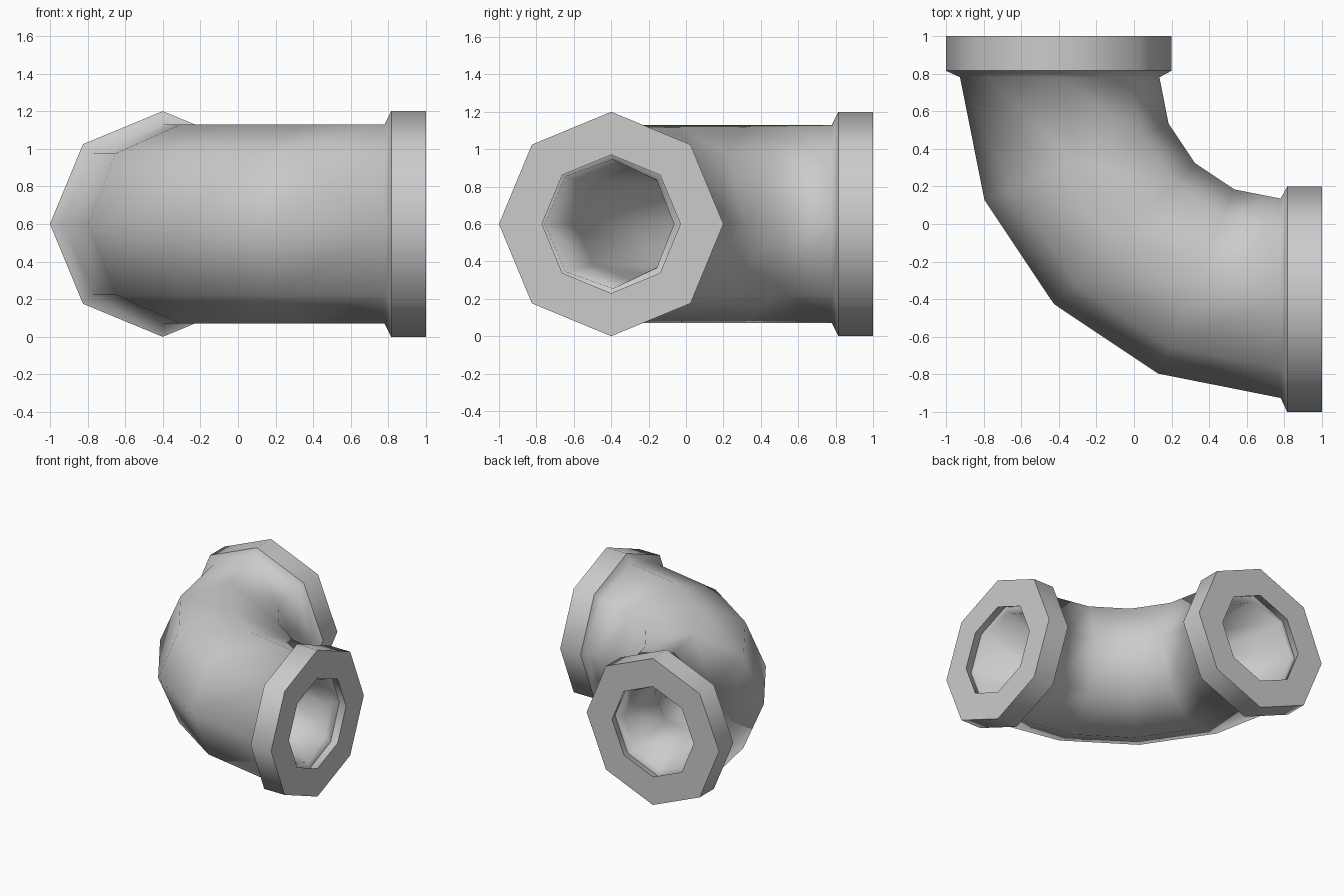
import bpy, bmesh
from math import sin, cos, pi
from mathutils import Vector

cube = bpy.data.objects.get("Cube")
if cube:
    bpy.data.objects.remove(cube, do_unlink=True)

SIDES = 8
PIVOT = Vector((0.78, 0.78, 0.6))   # centre of the bend
BEND, PIPE, COLLAR, WALL = 1.175, 0.53, 0.6, 0.23
COLLAR_BACK, COLLAR_END = 0.815, 1.0

grey = bpy.data.materials.new("pipe grey")
grey.use_nodes = True
colour = (0.6, 0.6, 0.6, 1)
grey.diffuse_color = colour
grey.node_tree.nodes["Principled BSDF"].inputs["Base Color"].default_value = colour

bm = bmesh.new()


def ring(centre, outward, radius):
    """One octagonal cross-section standing upright across the pipe."""
    up = Vector((0, 0, 1))
    return [bm.verts.new(centre + radius * (cos(a) * outward + sin(a) * up))
            for a in (2 * pi * i / SIDES for i in range(SIDES))]


# back collar, bend, then side collar
left, front = Vector((-1, 0, 0)), Vector((0, -1, 0))
rings = [ring(Vector((-0.4, y, 0.6)), left, COLLAR) for y in (COLLAR_END, COLLAR_BACK)]
for i in range(5):
    t = i * pi / 8
    outward = cos(t) * left + sin(t) * front
    rings.append(ring(PIVOT + BEND * outward, outward, PIPE))
rings += [ring(Vector((x, -0.4, 0.6)), front, COLLAR) for x in (COLLAR_BACK, COLLAR_END)]

for a, b in zip(rings, rings[1:]):
    for i in range(SIDES):
        j = (i + 1) % SIDES
        bm.faces.new((a[i], a[j], b[j], b[i])).smooth = True

# crisp edges around both collars
for r in rings[:2] + rings[-2:]:
    for i in range(SIDES):
        bm.edges.get((r[i], r[(i + 1) % SIDES])).smooth = False

# make every face look away from the pipe axis
bm.normal_update()
first = bm.faces[:][0]
if first.normal.dot(first.calc_center_median() - Vector((-0.4, 0.9, 0.6))) < 0:
    bmesh.ops.reverse_faces(bm, faces=bm.faces[:])

mesh = bpy.data.meshes.new("pipe_elbow")
bm.to_mesh(mesh)
bm.free()
mesh.materials.append(grey)
elbow = bpy.data.objects.new("pipe_elbow", mesh)
bpy.context.collection.objects.link(elbow)

# thick wall growing inwards
wall = elbow.modifiers.new("wall", "SOLIDIFY")
wall.thickness = WALL
wall.offset = -1
